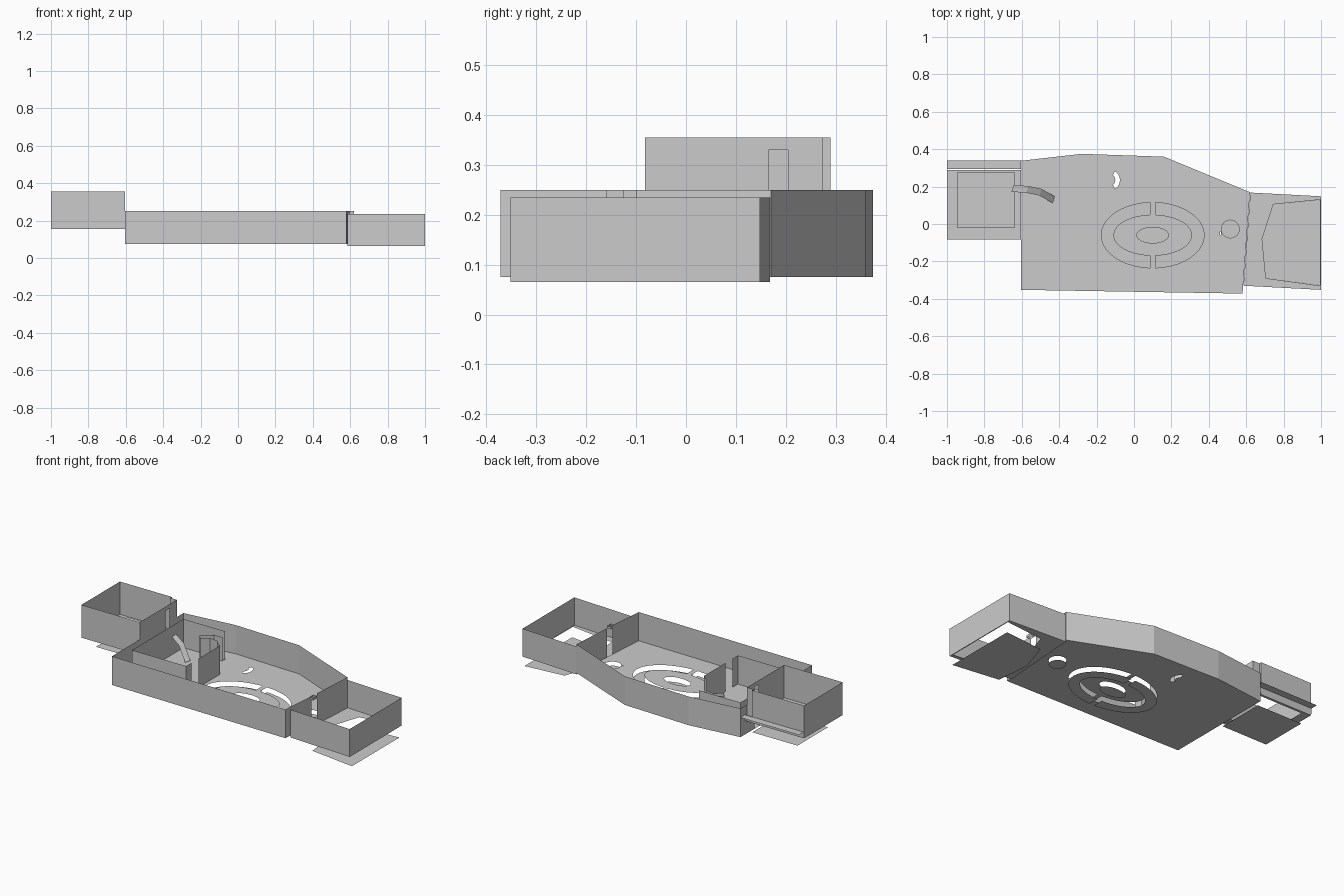
import bpy, bmesh, math

if "Cube" in bpy.data.objects:
    bpy.data.objects.remove(bpy.data.objects["Cube"])


def finish(name, bm):
    bmesh.ops.remove_doubles(bm, verts=bm.verts, dist=0.0005)
    me = bpy.data.meshes.new(name)
    bm.to_mesh(me)
    bm.free()
    ob = bpy.data.objects.new(name, me)
    bpy.context.collection.objects.link(ob)
    return ob


def wall(name, pts, z0, z1, closed=False):
    """Thin wall sheet standing on a plan path."""
    bm = bmesh.new()
    lo = [bm.verts.new((x, y, z0)) for x, y in pts]
    hi = [bm.verts.new((x, y, z1)) for x, y in pts]
    n = len(pts)
    for i in range(n if closed else n - 1):
        j = (i + 1) % n
        bm.faces.new((lo[i], lo[j], hi[j], hi[i]))
    return finish(name, bm)


def floor(name, outline, z, holes=()):
    """Flat sheet with cut-outs."""
    bm = bmesh.new()
    edges = []
    for loop in [outline, *holes]:
        vs = [bm.verts.new((x, y, z)) for x, y in loop]
        edges += [bm.edges.new((vs[i - 1], vs[i])) for i in range(len(vs))]
    bmesh.ops.triangle_fill(bm, edges=edges, use_beauty=True, normal=(0, 0, 1))
    bmesh.ops.recalc_face_normals(bm, faces=bm.faces)
    return finish(name, bm)


def arc(cx, cy, rx, ry, a0, a1, n):
    return [(cx + rx * math.cos(math.radians(a0 + (a1 - a0) * i / n)),
             cy + ry * math.sin(math.radians(a0 + (a1 - a0) * i / n)))
            for i in range(n + 1)]


def ellipse(cx, cy, rx, ry, n=28):
    return arc(cx, cy, rx, ry, 0, 360, n)[:-1]


def half_ring(side):
    s = 90 if side < 0 else -90
    return (arc(.10, -.06, .275, .175, s + 3, s + 177, 20)
            + arc(.10, -.06, .21, .11, s + 176, s + 4, 20))


def rect(x0, y0, x1, y1):
    return [(x0, y0), (x1, y0), (x1, y1), (x0, y1)]


# Main hall shell, with doors left in both end walls
wall("hall_front_wall", [(-.605, .16), (-.605, -.352), (.58, -.372), (.598, -.15)], .075, .25)
wall("hall_back_wall", [(.602, -.10), (.62, .17), (.16, .36), (-.28, .375),
                        (-.605, .338), (-.605, .205)], .075, .25)

# Hall floor with sunken ring, centre oval, round pit and a slot
slots = [half_ring(-1), half_ring(1)]
centre = ellipse(.10, -.06, .085, .042, 24)
pit = ellipse(.515, -.027, .048, .048, 16)
slot = arc(-.13, .235, .055, .055, -60, 60, 8) + arc(-.125, .235, .025, .03, 60, -60, 8)
hall = [(-.605, -.352), (.58, -.372), (.62, .17), (.16, .36), (-.28, .375), (-.605, .338)]
small_gap = rect(.46, -.06, .464, -.04)
floor("hall_floor", hall, .075, slots + [centre, pit, slot, small_gap])
for i, s in enumerate(slots):
    floor(f"sunken_ring_{i}", s, .045)
floor("sunken_centre", centre, .045)
floor("sunken_pit", pit, .05)

# Inner chamber partitions
wall("chamber_wall", [(-.28, .275), (-.56, .275), (-.56, -.222), (-.195, -.222), (-.195, -.17)], .075, .25)
wall("chamber_side_wall", [(-.195, -.10), (-.195, .105), (-.24, .14), (-.275, .19)], .075, .25)
wall("zigzag_screen", [(-.28, .255), (-.34, .255), (-.40, .20), (-.375, .17),
                       (-.335, .21), (-.28, .20)], .075, .22)

# Ramp from the left room down into the hall
bm = bmesh.new()
path = [(-.65, .19, .20), (-.57, .185, .19), (-.50, .17, .15), (-.43, .13, .08)]
a = [bm.verts.new((x + .005, y + .018, z)) for x, y, z in path]
b = [bm.verts.new((x - .005, y - .018, z)) for x, y, z in path]
for i in range(3):
    bm.faces.new((a[i], b[i], b[i + 1], a[i + 1]))
finish("ramp", bm)

# Left room: shell, sunken floor and outer ledge
wall("left_room_wall", [(-.605, .165), (-.605, -.082), (-1, -.082), (-1, .29),
                        (-.65, .29), (-.65, .275), (-.605, .275), (-.605, .205)], .155, .355)
wall("left_door_header", [(-.605, .165), (-.605, .205)], .33, .355)
well = rect(-.945, -.02, -.64, .275)
floor("left_room_floor", rect(-1, -.082, -.605, .29), .155, [well])
floor("left_sunken_floor", well, .09)
floor("left_ledge", rect(-1, .295, -.605, .34), .195)
wall("left_ledge_skirt", [(-1, .295), (-.605, .295)], .16, .195)

# Right room: shell, floor with polygon well and sunken floor plate
right = [(.585, -.33), (1, -.352), (1, .148), (.622, .168)]
wall("right_room_wall", [(.602, -.15), right[0], right[1], right[2], right[3], (.606, -.10)], .065, .235)
pit2 = [(.705, -.29), (.995, -.33), (.995, .13), (.745, .105), (.685, -.08)]
floor("right_room_floor", right, .065, [pit2])
floor("right_sunken_floor", [(1 if x > .99 else x, y) for x, y in pit2], 0)
# Door post between hall and right room
wall("door_post", rect(.595, -.16, .62, -.125), .235, .25, True)
